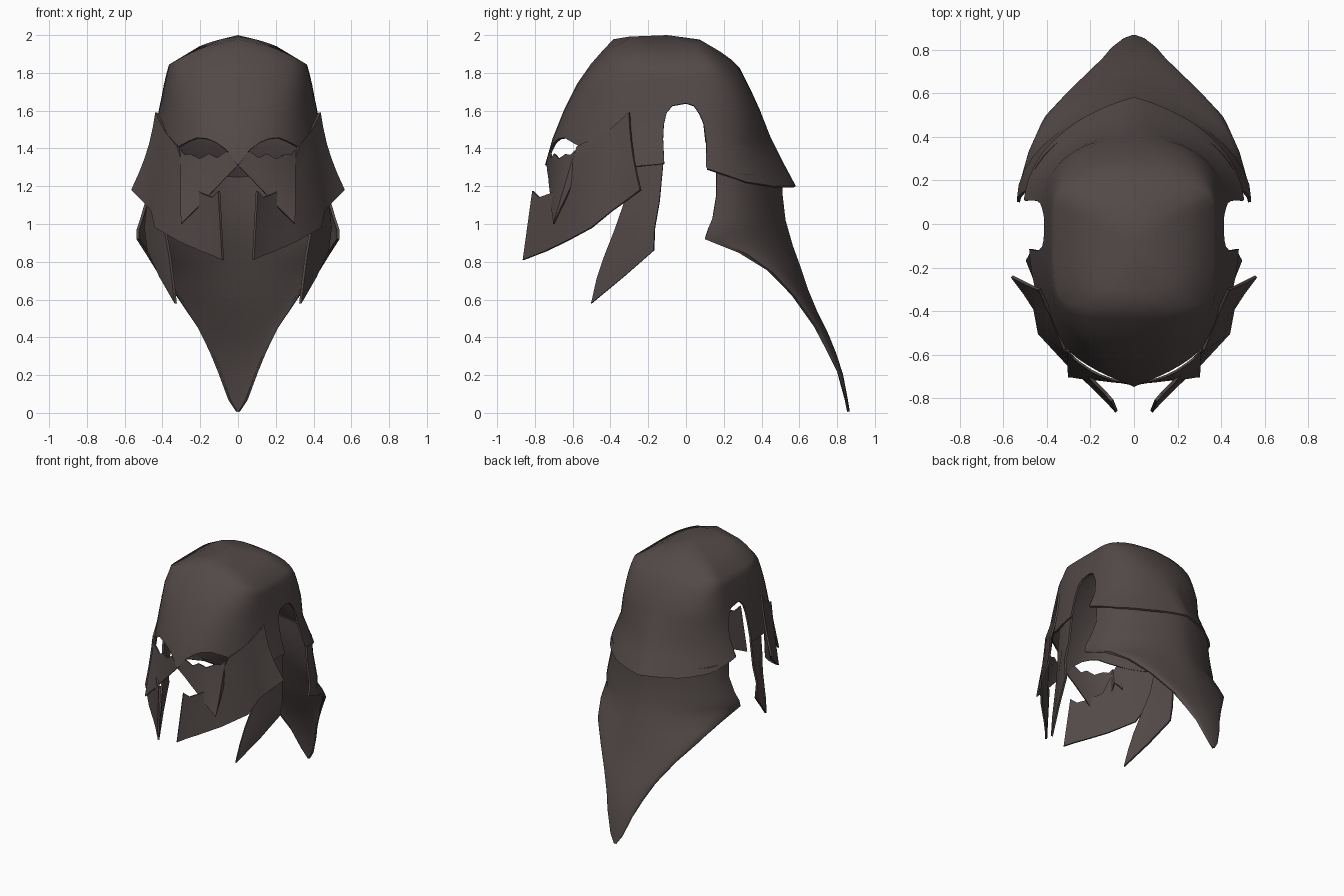
import bpy, bmesh, math

steel = bpy.data.materials.new("dark_bronze")
steel.diffuse_color = (0.085, 0.067, 0.065, 1)


def sheet(name, rows, thickness=0.014, angle=38):
    """Grid of points (one half) -> mirrored thin plate; coincident points are shared."""
    bm = bmesh.new()
    seen = {}

    def vert(p):
        key = tuple(round(c, 4) for c in p)
        if key not in seen:
            seen[key] = bm.verts.new(key)
        return seen[key]

    grid = [[vert(p) for p in row] for row in rows]
    for r0, r1 in zip(grid, grid[1:]):
        for i in range(len(r0) - 1):
            quad = list(dict.fromkeys((r0[i], r0[i + 1], r1[i + 1], r1[i])))
            if len(quad) > 2 and not bm.faces.get(quad):
                bm.faces.new(quad)
    bmesh.ops.recalc_face_normals(bm, faces=bm.faces[:])
    me = bpy.data.meshes.new(name)
    bm.to_mesh(me)
    bm.free()
    me.materials.append(steel)
    ob = bpy.data.objects.new(name, me)
    bpy.context.collection.objects.link(ob)
    mir = ob.modifiers.new("mirror", 'MIRROR')
    mir.merge_threshold = 0.001
    sol = ob.modifiers.new("thickness", 'SOLIDIFY')
    sol.thickness = thickness
    sol.offset = 0
    bpy.ops.object.select_all(action='DESELECT')
    bpy.context.view_layer.objects.active = ob
    ob.select_set(True)
    bpy.ops.object.convert(target='MESH')
    bpy.ops.object.shade_smooth_by_angle(angle=math.radians(angle))
    return ob


def lerp(a, b, t):
    return tuple(x + (y - x) * t for x, y in zip(a, b))


# ---- dome: boxy rings
# (y front, z front, y back, z back, half width, z side, squareness front, squareness back)
RINGS = [
    (-0.30, 1.985, 0.07, 1.97, 0.20, 1.935, 4.5, 4.0),
    (-0.38, 1.972, 0.18, 1.905, 0.36, 1.84, 6.5, 5.0),
    (-0.43, 1.92, 0.235, 1.865, 0.373, 1.79, 5.0, 4.0),
    (-0.50, 1.84, 0.28, 1.82, 0.385, 1.74, 4.0, 3.4),
    (-0.57, 1.74, 0.335, 1.71, 0.40, 1.66, 3.1, 2.9),
    (-0.64, 1.60, 0.385, 1.60, 0.42, 1.57, 2.6, 2.5),
    (-0.70, 1.45, 0.44, 1.46, 0.45, 1.43, 2.3, 2.2),
    (-0.74, 1.31, 0.51, 1.32, 0.483, 1.30, 2.1, 2.0),
    (-0.78, 1.17, 0.59, 1.17, 0.53, 1.17, 2.0, 1.9),
]
# lower edge: (angle from front, z) with brow arch, ear notch and rear rim
EDGE = [(0, 1.31), (6, 1.39), (12, 1.43), (18, 1.45), (25, 1.455), (31, 1.44), (40, 1.41),
        (66, 1.30), (80, 1.315), (82, 1.32), (82.5, 1.45), (83.4, 1.53), (85, 1.59),
        (87.3, 1.625), (90, 1.638), (93, 1.625), (97, 1.58), (100, 1.53), (102.5, 1.43),
        (103, 1.29), (128, 1.22), (150, 1.197), (180, 1.197)]


def dome_point(ring, deg):
    yf, zf, yb, zb, w, zs, nf, nb = ring
    c, s = math.cos(math.radians(deg)), math.sin(math.radians(deg))
    y, z, n = (yf, zf, nf) if c > 0 else (yb, zb, nb)
    sx, cy = abs(s) ** (2 / n), abs(c) ** (2 / n)
    if deg in (0, 180):
        sx = 0
    y *= cy
    if deg > 98 and zs < 1.5:       # flared, slightly keeled rear skirt
        y -= 0.14 * sx * (1 - sx)
        if zs < 1.4:
            w += 0.025
    return (w * sx, y, z + (zs - z) * sx ** 1.6)


columns = []
for (a0, z0), (a1, z1) in zip(EDGE, EDGE[1:] + [(181, 0)]):
    steps = max(1, round((a1 - a0) / 6)) if a0 < 180 else 1
    for k in range(steps):
        deg, cut = a0 + (a1 - a0) * k / steps, z0 + (z1 - z0) * k / steps
        col = [(0, -0.10, 1.993)]
        for ring in RINGS:
            p, q = dome_point(ring, deg), col[-1]
            if q[2] <= cut + 1e-4:
                p = q
            elif p[2] < cut:
                p = lerp(q, p, (q[2] - cut) / (q[2] - p[2]))
            col.append(p)
        columns.append(col)
sheet("dome", columns, angle=62)

# ---- neck guard: rows of (centre y, centre z, edge x, edge y, edge z)
NECK = [
    (0.50, 1.25, 0.47, 0.16, 1.28), (0.505, 1.15, 0.475, 0.16, 1.15),
    (0.52, 1.02, 0.51, 0.14, 1.03), (0.54, 0.95, 0.53, 0.115, 0.97),
    (0.56, 0.88, 0.53, 0.10, 0.92), (0.60, 0.77, 0.485, 0.28, 0.85),
    (0.64, 0.65, 0.425, 0.43, 0.76), (0.69, 0.53, 0.32, 0.56, 0.63),
    (0.745, 0.42, 0.21, 0.68, 0.46), (0.79, 0.31, 0.145, 0.745, 0.33),
    (0.825, 0.20, 0.10, 0.80, 0.22), (0.85, 0.07, 0.045, 0.845, 0.07),
    (0.86, 0.007, 0.005, 0.86, 0.007)]
rows = []
for yc, zc, xe, ye, ze in NECK:
    row = []
    for k in range(10):
        a = math.pi / 2 * k / 9
        drop = 0.85 * (1 - math.cos(a)) + 0.15 * math.sin(a)
        row.append((xe * math.sin(a), yc + (ye - yc) * drop, zc + (ze - zc) * drop))
    rows.append(row)
sheet("neck_guard", rows)

# ---- hanging side flaps in front of the ears: (rear point, front point)
FLAP = [
    ((0.465, -0.12, 1.33), (0.435, -0.28, 1.33)), ((0.475, -0.14, 1.12), (0.42, -0.32, 1.13)),
    ((0.49, -0.165, 0.98), (0.385, -0.375, 0.97)), ((0.475, -0.17, 0.86), (0.36, -0.43, 0.83)),
    ((0.41, -0.33, 0.72), (0.345, -0.47, 0.71)), ((0.33, -0.50, 0.58), (0.33, -0.50, 0.58))]
rows = []
for a, b in FLAP:
    m = lerp(a, b, 0.5)
    bulge = 0.06 * (a[0] - b[0]) + 0.004
    rows.append([a, (m[0] + bulge, m[1], m[2]) if a != b else a, b])
sheet("side_flap", rows)

# ---- cheek wings: columns of (top, bottom, bow) from the flared rear to the mouth edge
CHEEK = [
    ((0.432, -0.30, 1.59), (0.56, -0.24, 1.18), -0.02),
    ((0.405, -0.36, 1.535), (0.50, -0.32, 1.12), -0.004),
    ((0.378, -0.42, 1.485), (0.455, -0.39, 1.07), 0.006),
    ((0.318, -0.575, 1.41), (0.435, -0.50, 0.98), -0.008),
    ((0.25, -0.64, 1.20), (0.305, -0.64, 0.905), 0),
    ((0.185, -0.72, 1.16), (0.19, -0.745, 0.855), 0),
    ((0.13, -0.775, 1.14), (0.125, -0.81, 0.83), 0),
    ((0.10, -0.81, 1.175), (0.08, -0.86, 0.81), 0)]
rows = []
for top, bottom, bow in CHEEK:
    row = []
    for k in range(6):
        p = lerp(top, bottom, k / 5)
        f = math.sin(math.pi * k / 5)
        row.append((p[0] + bow * f, p[1] - abs(bow) * 0.6 * f, p[2]))
    rows.append(row)
sheet("cheek_wing", rows)

# ---- eye mask: columns of (x, top y, top z, bottom y, bottom z)
MASK = [
    (0, -0.735, 1.33, -0.733, 1.31), (0.03, -0.727, 1.36, -0.73, 1.28),
    (0.06, -0.72, 1.385, -0.725, 1.25), (0.11, -0.71, 1.35, -0.72, 1.197),
    (0.15, -0.695, 1.372, -0.715, 1.155), (0.20, -0.67, 1.345, -0.71, 1.10),
    (0.25, -0.635, 1.37, -0.705, 1.05), (0.28, -0.61, 1.365, -0.70, 1.02),
    (0.30, -0.585, 1.39, -0.70, 1.00), (0.301, -0.584, 1.39, -0.57, 1.275),
    (0.32, -0.565, 1.38, -0.555, 1.255), (0.345, -0.54, 1.25, -0.535, 1.22)]
rows = [[lerp((x, yt, zt), (x, yb, zb), k / 4) for k in range(5)] for x, yt, zt, yb, zb in MASK]
sheet("eye_mask", rows, 0.01)
